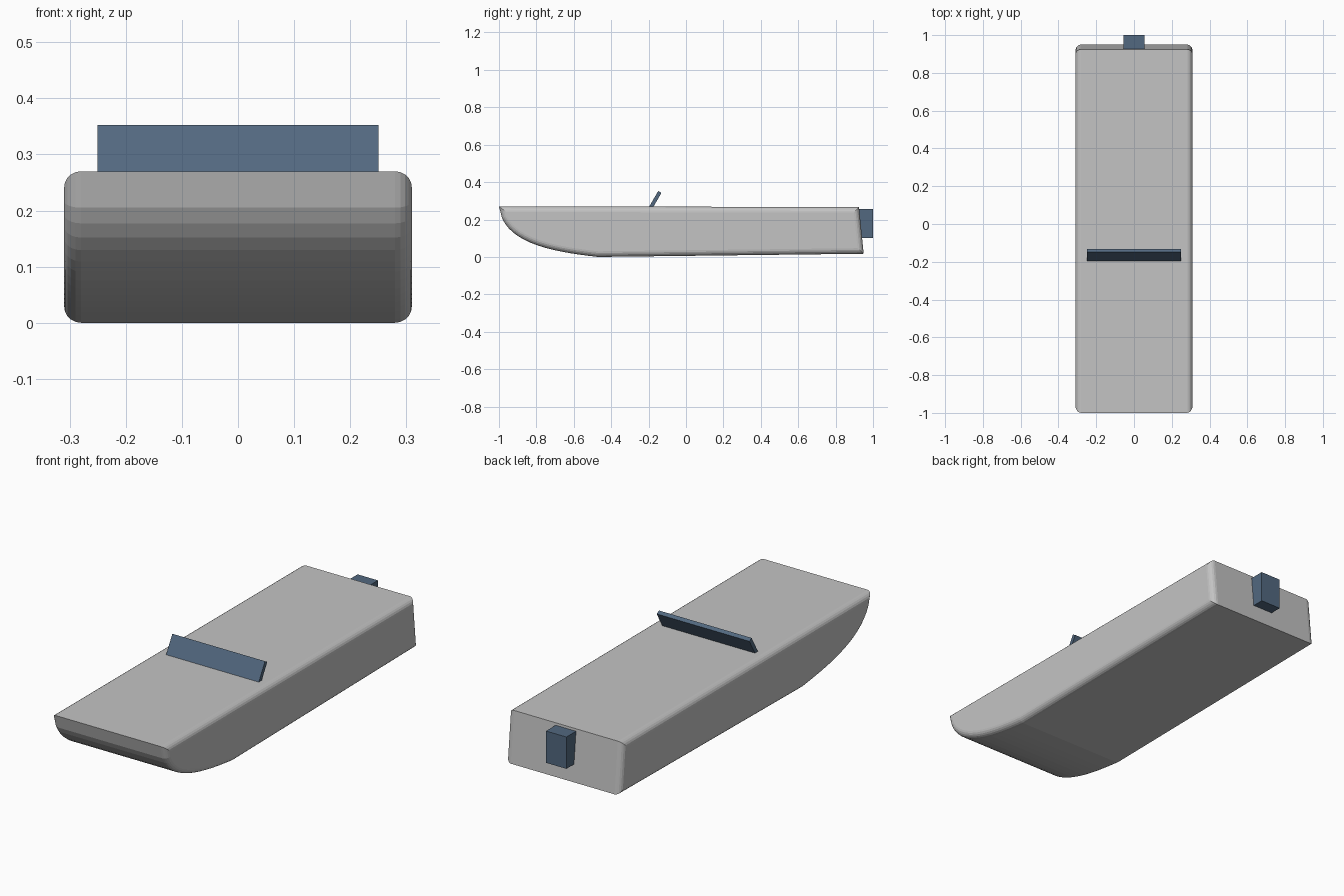
import bpy
import bmesh
from math import radians
from mathutils import Vector
from mathutils.geometry import interpolate_bezier

cube = bpy.data.objects.get("Cube")
if cube:
    bpy.data.objects.remove(cube, do_unlink=True)


def material(name, rgb):
    mat = bpy.data.materials.new(name)
    mat.use_nodes = True
    mat.diffuse_color = (*rgb, 1)
    mat.node_tree.nodes["Principled BSDF"].inputs["Base Color"].default_value = (*rgb, 1)
    return mat


def add_object(name, bm, mat):
    bmesh.ops.recalc_face_normals(bm, faces=bm.faces)
    mesh = bpy.data.meshes.new(name)
    bm.to_mesh(mesh)
    bm.free()
    mesh.materials.append(mat)
    obj = bpy.data.objects.new(name, mesh)
    bpy.context.collection.objects.link(obj)
    return obj


def add_box(name, size, location, mat, tilt=0):
    bm = bmesh.new()
    bmesh.ops.create_cube(bm, size=1)
    bmesh.ops.scale(bm, vec=size, verts=bm.verts)
    obj = add_object(name, bm, mat)
    obj.location = location
    obj.rotation_euler.x = tilt
    return obj


hull_grey = material("hull grey", (0.55, 0.55, 0.55))
slate_blue = material("slate blue", (0.085, 0.14, 0.215))

# Hull: side profile with a curved bow, raked transom and slightly rising keel
HALF_WIDTH = 0.31
bow = interpolate_bezier(Vector((-1, 0.27)), Vector((-0.98, 0.08)),
                         Vector((-0.74, 0.03)), Vector((-0.47, 0)), 17)
profile = [bow[0]] + bow[2:] + [Vector((0.95, 0.017)), Vector((0.925, 0.267))]
bm = bmesh.new()
side = bm.faces.new([bm.verts.new((-HALF_WIDTH, p[0], p[1])) for p in profile])
sweep = bmesh.ops.extrude_face_region(bm, geom=[side], use_keep_orig=True)
moved = [g for g in sweep["geom"] if isinstance(g, bmesh.types.BMVert)]
bmesh.ops.translate(bm, vec=(2 * HALF_WIDTH, 0, 0), verts=moved)

# Round the gunwales and chines around both side outlines
rims = [e for e in bm.edges if abs(e.verts[0].co.x - e.verts[1].co.x) < 0.001]
bmesh.ops.bevel(bm, geom=rims, offset=0.03, segments=5, profile=0.5, affect='EDGES')
add_object("hull", bm, hull_grey)

# Windscreen leaning back, and the outboard motor on the transom
add_box("windscreen", (0.5, 0.02, 0.1), (0, -0.165, 0.304), slate_blue, radians(-30))
add_box("outboard_motor", (0.11, 0.08, 0.155), (0, 0.96, 0.178), slate_blue)
